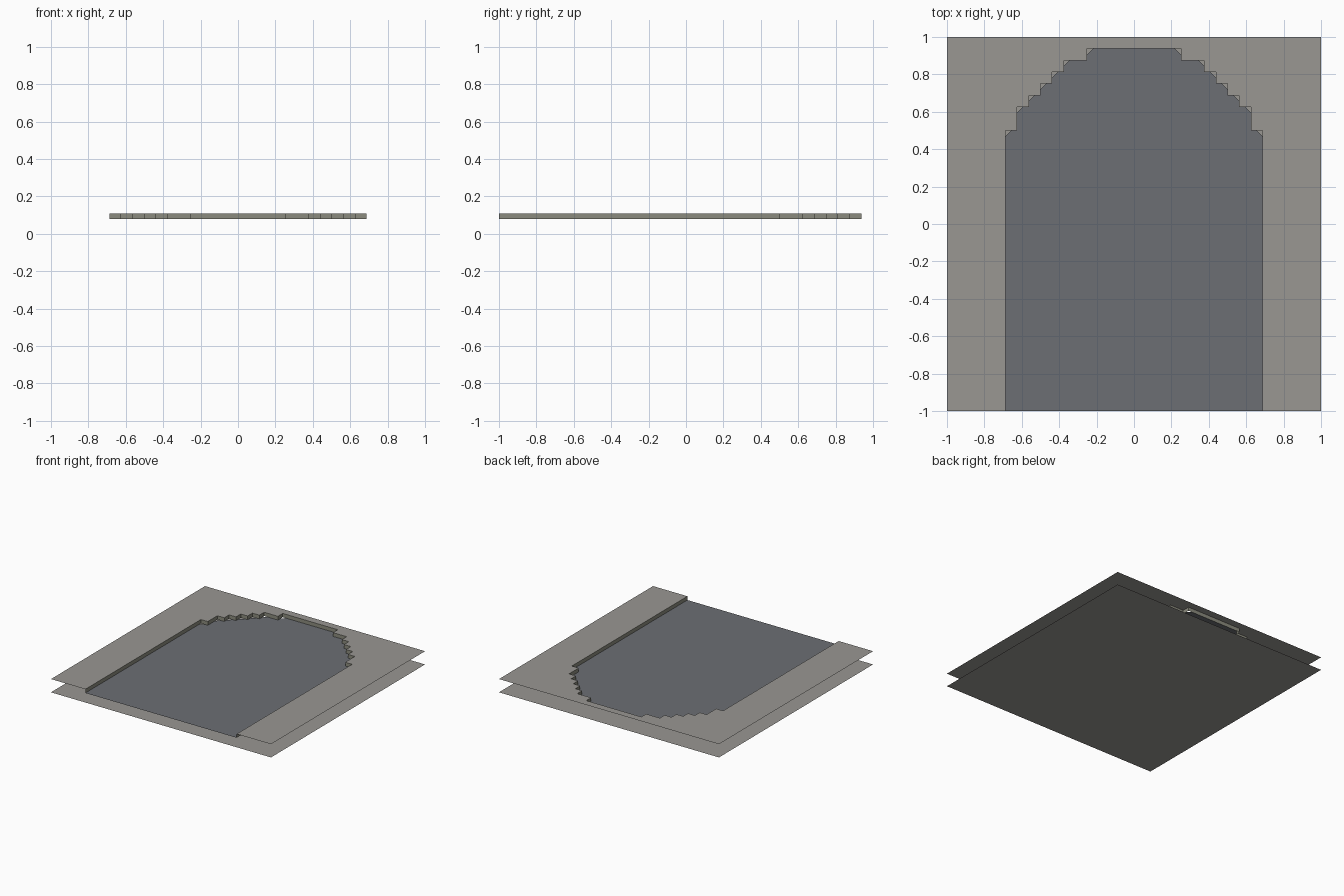
import bpy
import bmesh

cube = bpy.data.objects.get("Cube")
if cube:
    bpy.data.objects.remove(cube, do_unlink=True)

U = 1 / 16          # step unit of the pixelated arch
RIM_Z, FLOOR_Z = 0.109, 0.078
CUT = 0.03          # clipped floor corners


def material(name, rgb):
    mat = bpy.data.materials.new(name)
    mat.use_nodes = True
    colour = (*rgb, 1)
    mat.diffuse_color = colour
    mat.node_tree.nodes["Principled BSDF"].inputs["Base Color"].default_value = colour
    return mat


def build(name, faces, mat):
    bm = bmesh.new()
    for points in faces:
        bm.faces.new([bm.verts.new(p) for p in points])
    bmesh.ops.remove_doubles(bm, verts=bm.verts, dist=0.0001)
    bmesh.ops.triangulate(bm, faces=[f for f in bm.faces if len(f.verts) > 4])
    mesh = bpy.data.meshes.new(name)
    bm.to_mesh(mesh)
    bm.free()
    mesh.materials.append(mat)
    obj = bpy.data.objects.new(name, mesh)
    bpy.context.collection.objects.link(obj)
    return obj


def mirrored(half):
    """Right-hand half outline (bottom to top) followed by its mirror image."""
    return half + [(-x, y) for x, y in reversed(half)]


stone = material("warm grey stone", (0.32, 0.31, 0.288))
slate = material("dark slate", (0.150, 0.158, 0.174))
edge = material("olive grey edge", (0.26, 0.26, 0.21))

# Outer corners of the stepped arch, in units, from the side to the crown
corners = [(11, 8), (10, 10), (9, 11), (8, 12), (7, 13), (6, 14), (4, 15)]
steps = [(11 * U, -1)]
clipped = [(11 * U, -1)]
for i, (cx, cy) in enumerate(corners):
    x, y = cx * U, cy * U
    steps.append((x, y))
    clipped += [(x, y - CUT), (x - CUT, y)]
    if i + 1 < len(corners):
        inner = (corners[i + 1][0] * U, y)
        steps.append(inner)
        clipped.append(inner)
arch = mirrored(steps)
floor = mirrored(clipped)

# Base sheet
square = [(-1, -1), (1, -1), (1, 1), (-1, 1)]
build("base_sheet", [[(x, y, 0) for x, y in square]], stone)

# Upper sheet with the arch opening, running out to the front edge
rim = [(1, -1), (1, 1), (-1, 1), (-1, -1)] + arch[::-1]
build("upper_sheet", [[(x, y, RIM_Z) for x, y in rim]], stone)

# Sunken arch floor
build("arch_floor", [[(x, y, FLOOR_Z) for x, y in floor]], slate)

# Thin stepped wall between floor and upper sheet
build("arch_wall", [[(*a, FLOOR_Z), (*a, RIM_Z), (*b, RIM_Z), (*b, FLOOR_Z)]
                    for a, b in zip(arch, arch[1:])], edge)
